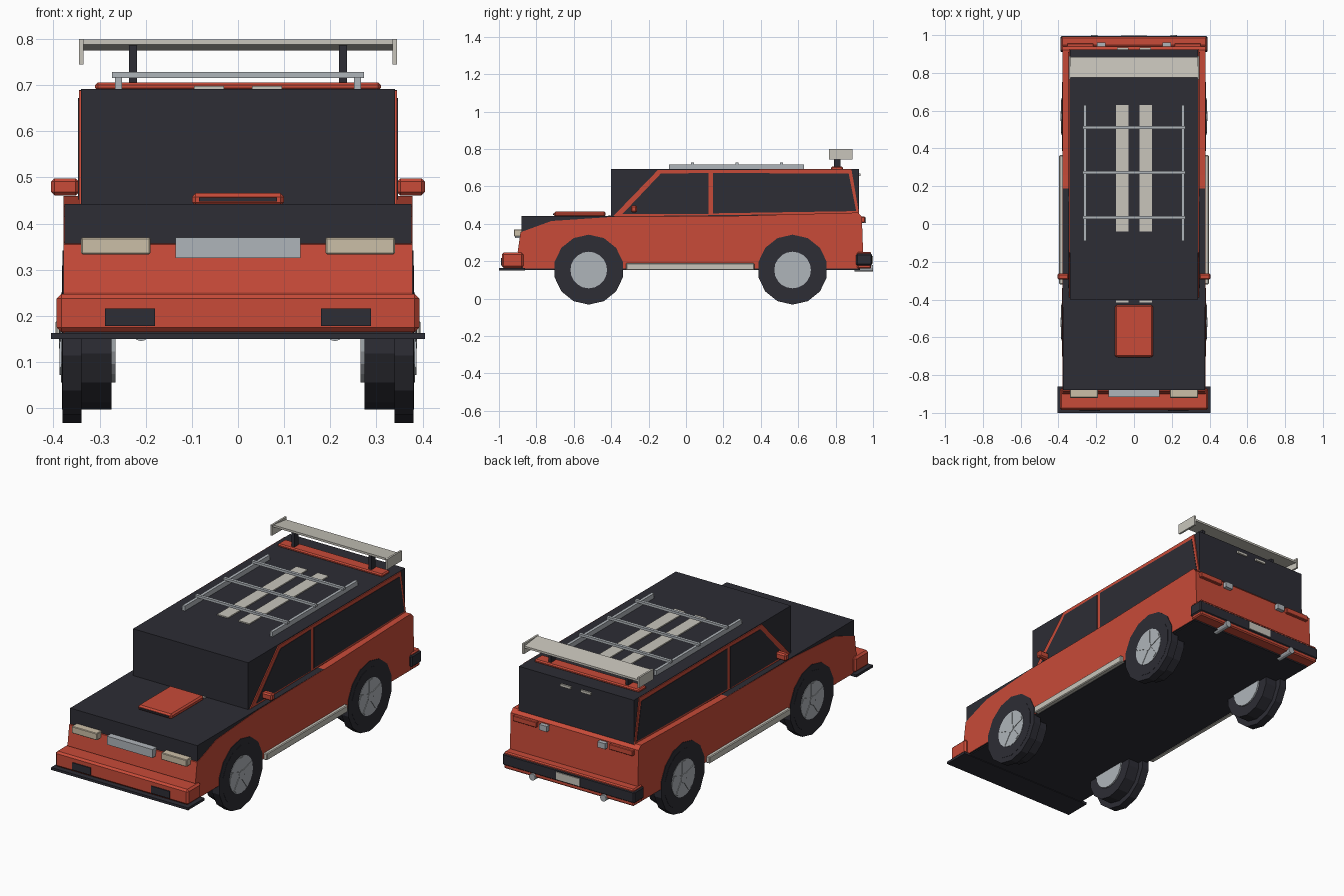
import bpy, bmesh, math
from mathutils import Matrix

cube = bpy.data.objects.get("Cube")
if cube:
    bpy.data.objects.remove(cube, do_unlink=True)


def material(name, rgb):
    m = bpy.data.materials.new(name)
    m.use_nodes = True
    m.diffuse_color = (*rgb, 1)
    m.node_tree.nodes["Principled BSDF"].inputs["Base Color"].default_value = (*rgb, 1)
    return m


RED = material("red paint", (0.58, 0.07, 0.04))
DARK = material("dark trim", (0.026, 0.026, 0.035))
GREY = material("light metal", (0.43, 0.46, 0.49))
CREAM = material("cream", (0.58, 0.56, 0.50))
LAMP = material("warm lamp", (0.60, 0.52, 0.39))


def finish(name, bm, mat, bevel=0):
    bmesh.ops.recalc_face_normals(bm, faces=bm.faces)
    mesh = bpy.data.meshes.new(name)
    bm.to_mesh(mesh)
    bm.free()
    mesh.materials.append(mat)
    ob = bpy.data.objects.new(name, mesh)
    bpy.context.collection.objects.link(ob)
    if bevel:
        mod = ob.modifiers.new("bevel", "BEVEL")
        mod.width = bevel
        mod.segments = 1
    return ob


def box(name, x, y, z, mat, bevel=0):
    """Box from (min, max) ranges."""
    bm = bmesh.new()
    bmesh.ops.create_cube(bm, size=1)
    for v in bm.verts:
        v.co = [r[0] if c < 0 else r[1] for c, r in zip(v.co, (x, y, z))]
    return finish(name, bm, mat, bevel)


def pair(name, x, y, z, mat, bevel=0):
    """Mirrored boxes on the left (+x) and right (-x)."""
    box("left_" + name, x, y, z, mat, bevel)
    box("right_" + name, (-x[1], -x[0]), y, z, mat, bevel)


def prism(name, profile, x, mat):
    """Side (y, z) profile extruded over an x range."""
    bm = bmesh.new()
    f = bm.faces.new([bm.verts.new((x[0], y, z)) for y, z in profile])
    r = bmesh.ops.extrude_face_region(bm, geom=[f])
    for v in r["geom"]:
        if isinstance(v, bmesh.types.BMVert):
            v.co.x = x[1]
    return finish(name, bm, mat)


def side_pair(name, profile, x, mat):
    prism("left_" + name, profile, x, mat)
    prism("right_" + name, profile, (-x[0], -x[1]), mat)


def cylinder(name, center, radius, depth, sides, mat, axis="Y", turn=0):
    """Cylinder along x (axis Y turn) or along y (axis X turn)."""
    bm = bmesh.new()
    bmesh.ops.create_cone(bm, cap_ends=True, segments=sides, radius1=radius,
                          radius2=radius, depth=depth,
                          matrix=Matrix.Translation(center)
                          @ Matrix.Rotation(math.pi / 2, 4, axis)
                          @ Matrix.Rotation(turn, 4, "Z"))
    return finish(name, bm, mat)


# Lower body: dark core inside a red shell
box("body_core", (-.376, .376), (-.88, .925), (.158, .442), DARK)
prism("body_shell", [(-.87, .16), (-.9, .25), (-.885, .355), (-.72, .415), (-.38, .438),
                     (.26, .4425), (.92, .46), (.94, .44), (.95, .16)], (-.378, .378), RED)

# Cabin with red side frames and dark side glass
box("cabin", (-.34, .34), (-.4, .925), (.44, .692), DARK)
side_pair("window_frame", [(-.39, .44), (-.15, .688), (.885, .69), (.925, .455)],
          (.338, .345), RED)
side_pair("front_side_glass", [(-.34, .452), (-.135, .668), (.12, .672), (.12, .452)],
          (.343, .347), DARK)
side_pair("rear_side_glass", [(.145, .456), (.145, .672), (.87, .668), (.91, .468)],
          (.343, .347), DARK)

# Front end
box("front_bumper", (-.393, .393), (-.985, -.87), (.165, .247), RED, .01)
box("front_splitter", (-.405, .405), (-1, -.86), (.15, .163), DARK)
pair("fog_lamp", (.18, .288), (-.99, -.97), (.178, .216), DARK)
pair("headlight", (.19, .34), (-.92, -.87), (.333, .37), LAMP, .003)
box("grille", (-.135, .135), (-.915, -.87), (.325, .37), GREY)
box("hood_scoop", (-.1, .1), (-.705, -.43), (.438, .466), RED, .008)
box("scoop_opening", (-.085, .085), (-.71, -.7), (.448, .456), DARK)
pair("hood_stripe_end", (.03, .095), (-.415, -.405), (.438, .446), CREAM)

# Mirrors and side skirts
pair("mirror", (.345, .405), (-.295, -.262), (.461, .498), RED, .007)
pair("side_skirt", (.37, .396), (-.32, .365), (.153, .19), CREAM, .004)

# Rear end
box("rear_bumper_base", (-.384, .384), (.915, .99), (.16, .25), RED, .006)
box("rear_bumper_panel", (-.39, .39), (.91, .994), (.178, .24), DARK, .006)
box("number_plate", (-.07, .07), (.985, .999), (.188, .228), CREAM)
pair("tail_light", (.215, .355), (.93, .957), (.408, .438), RED, .003)
pair("reverse_light", (.15, .195), (.93, .962), (.405, .435), GREY)
pair("rear_window_stripe", (.03, .09), (.92, .934), (.655, .668), CREAM)
for sx, side in ((1, "left"), (-1, "right")):
    cylinder(side + "_exhaust", (sx * .21, .95, .163), .018, .1, 12, GREY, "X")

# Roof stripes and rack
pair("roof_stripe", (.03, .095), (-.04, .63), (.69, .698), CREAM)
pair("rack_rail", (.251, .267), (-.09, .63), (.692, .718), GREY)
for i, y in enumerate((.035, .273, .51)):
    box(f"rack_bar_{i + 1}", (-.273, .273), (y - .008, y + .008), (.716, .729), GREY)

# Rear wing
box("wing_base", (-.31, .31), (.775, .84), (.688, .706), RED, .006)
pair("wing_post", (.219, .236), (.79, .825), (.7, .79), DARK)
prism("wing_blade", [(.775, .788), (.775, .799), (.885, .786), (.885, .775)],
      (-.338, .338), CREAM)
pair("wing_end_plate", (.335, .345), (.765, .89), (.745, .8), CREAM)

# Wheels, hubs with spokes, and dark arches
for sx, side in ((1, "left"), (-1, "right")):
    for y, end in ((-.52, "front"), (.57, "rear")):
        name = f"{side}_{end}"
        cylinder(name + "_arch", (sx * .36, y, .155), .187, .042, 14, DARK, turn=math.pi / 14)
        cylinder(name + "_tyre", (sx * .328, y, .153), .156, .108, 14, DARK, turn=math.pi / 14)
        cylinder(name + "_hub", (sx * .325, y, .153), .098, .118, 20, GREY)
        cylinder(name + "_hub_cap", (sx * .384, y, .153), .025, .008, 10, GREY)
        bm = bmesh.new()
        for k in range(5):
            bmesh.ops.create_cube(bm, size=1, matrix=Matrix.Translation((sx * .384, y, .153))
                                  @ Matrix.Rotation(k * math.tau / 5, 4, "X")
                                  @ Matrix.Translation((0, 0, .053))
                                  @ Matrix.Diagonal((.005, .026, .075, 1)))
        finish(name + "_spokes", bm, GREY)

# Dark underside lip that closes the floor
box("floor_panel", (-.37, .37), (-.87, .93), (.153, .162), DARK)
